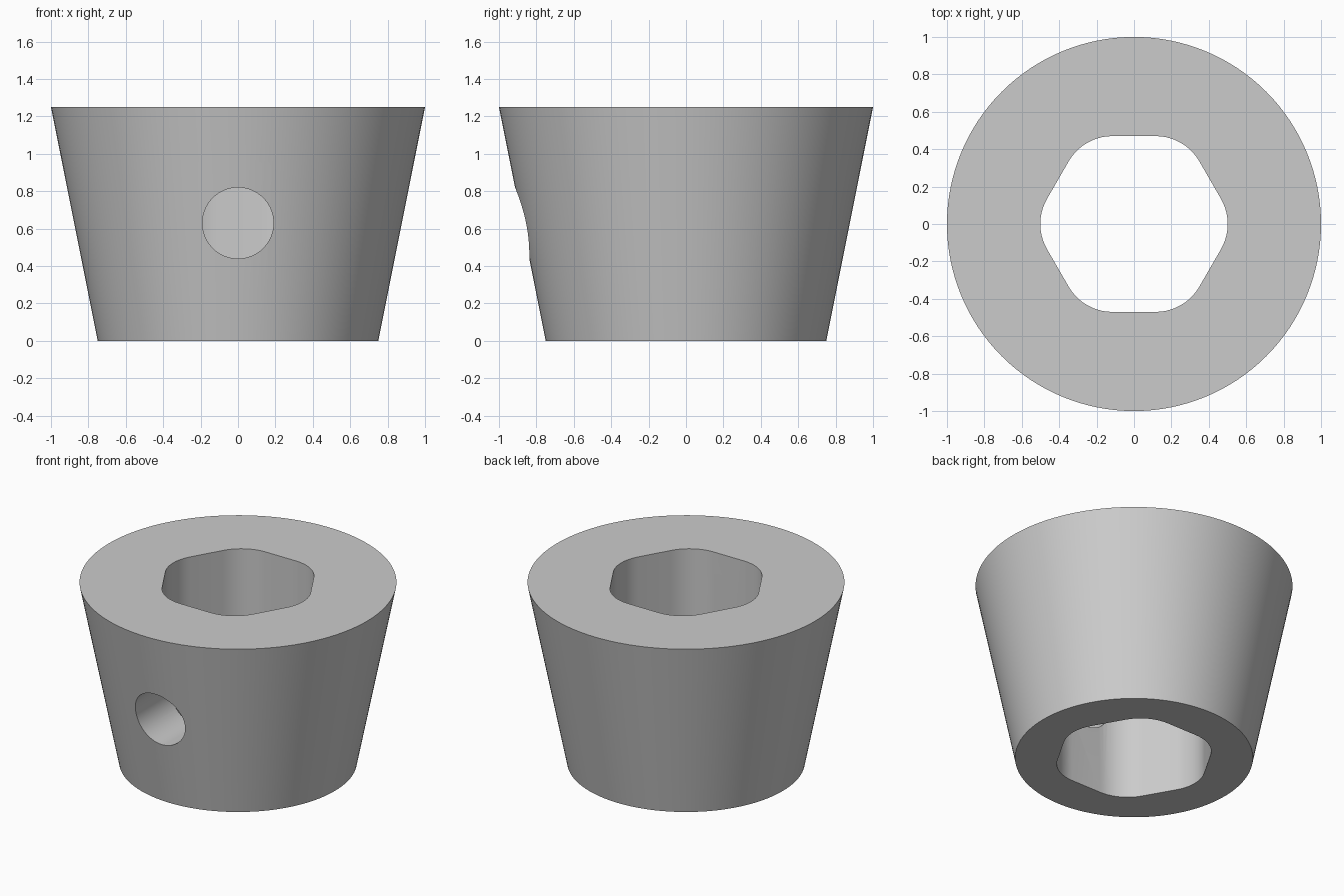
import bpy, bmesh
from math import radians, sin, cos, pi
from mathutils import Matrix

if "Cube" in bpy.data.objects:
    bpy.data.objects.remove(bpy.data.objects["Cube"])

HEIGHT = 1.25

grey = bpy.data.materials.new("plain grey")
grey.use_nodes = True
colour = (0.6, 0.6, 0.6, 1)
grey.diffuse_color = colour
grey.node_tree.nodes["Principled BSDF"].inputs["Base Color"].default_value = colour


def make_object(name, bm):
    bmesh.ops.recalc_face_normals(bm, faces=bm.faces)
    mesh = bpy.data.meshes.new(name)
    bm.to_mesh(mesh)
    bm.free()
    mesh.materials.append(grey)
    obj = bpy.data.objects.new(name, mesh)
    bpy.context.collection.objects.link(obj)
    return obj


def rounded_hexagon(apothem, fillet, steps=10):
    """Hexagon outline with corners on the x axis, rounded by the fillet radius."""
    reach = (apothem - fillet) / cos(pi / 6)
    points = []
    for corner in range(6):
        middle = corner * pi / 3
        for i in range(steps + 1):
            a = middle - pi / 6 + pi / 3 * i / steps
            points.append((reach * cos(middle) + fillet * cos(a),
                           reach * sin(middle) + fillet * sin(a)))
    return points


# Tapered body, wider at the top
bm = bmesh.new()
bmesh.ops.create_cone(bm, cap_ends=True, segments=128, radius1=0.75, radius2=1,
                      depth=HEIGHT, matrix=Matrix.Translation((0, 0, HEIGHT / 2)))
body = make_object("tapered_collar", bm)

# Rounded hexagonal bore, straight through
bm = bmesh.new()
base = bm.faces.new([bm.verts.new((x, y, -0.2)) for x, y in rounded_hexagon(0.47, 0.27)])
extruded = bmesh.ops.extrude_face_region(bm, geom=[base])["geom"]
bmesh.ops.translate(bm, vec=(0, 0, HEIGHT + 0.4),
                    verts=[v for v in extruded if isinstance(v, bmesh.types.BMVert)])
bore = make_object("bore_cutter", bm)

# Round screw hole in the front wall only
bm = bmesh.new()
bmesh.ops.create_cone(bm, cap_ends=True, segments=64, radius1=0.19, radius2=0.19, depth=1.2,
                      matrix=Matrix.Translation((0, -0.7, 0.63)) @ Matrix.Rotation(radians(90), 4, "X"))
hole = make_object("screw_hole_cutter", bm)

# Cut the openings and apply
bpy.ops.object.select_all(action="DESELECT")
body.select_set(True)
bpy.context.view_layer.objects.active = body
for cutter in (bore, hole):
    cut = body.modifiers.new(cutter.name, "BOOLEAN")
    cut.operation = "DIFFERENCE"
    cut.solver = "EXACT"
    cut.object = cutter
    bpy.ops.object.modifier_apply(modifier=cut.name)
    bpy.data.objects.remove(cutter)

bpy.ops.object.shade_smooth_by_angle(angle=radians(30))
